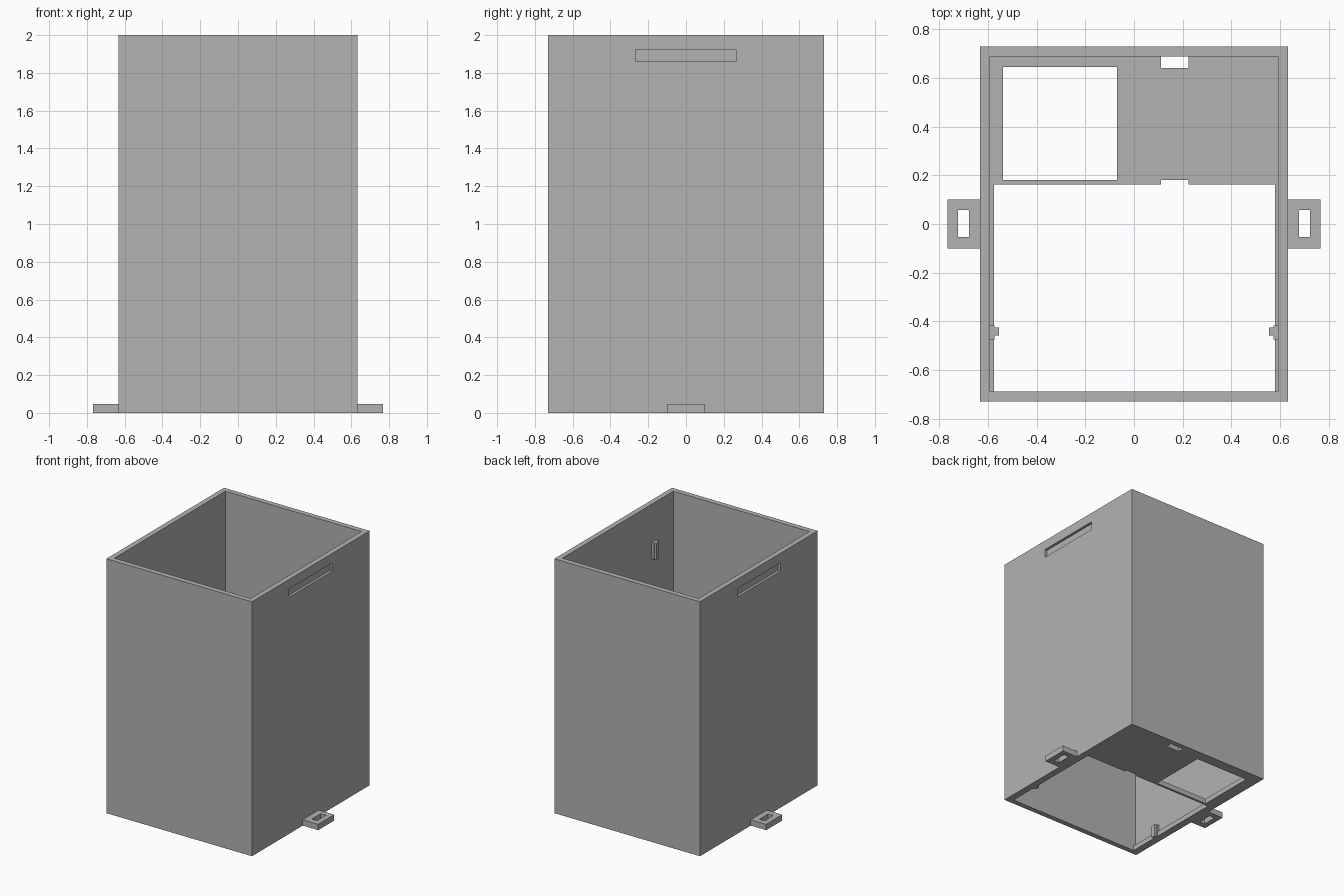
import bpy

if "Cube" in bpy.data.objects:
    bpy.data.objects.remove(bpy.data.objects["Cube"], do_unlink=True)

grey = bpy.data.materials.new("plain grey")
grey.use_nodes = True
GREY = (0.45, 0.45, 0.45, 1)
grey.diffuse_color = GREY
grey.node_tree.nodes["Principled BSDF"].inputs["Base Color"].default_value = GREY


def box(name, x, y, z):
    """Box spanning three (low, high) ranges."""
    bpy.ops.mesh.primitive_cube_add(size=1)
    ob = bpy.context.object
    ob.name = name
    for v in ob.data.vertices:
        v.co = [(lo + hi) / 2 + c * (hi - lo) for c, (lo, hi) in zip(v.co, (x, y, z))]
    ob.data.materials.append(grey)
    return ob


def cut(target, x, y, z):
    """Remove a box-shaped volume from target."""
    tool = box("cutter", x, y, z)
    tool.hide_render = True
    mod = target.modifiers.new("cut", "BOOLEAN")
    mod.operation = "DIFFERENCE"
    mod.solver = "EXACT"
    mod.object = tool
    bpy.context.view_layer.objects.active = target
    bpy.ops.object.modifier_apply(modifier=mod.name)
    bpy.data.objects.remove(tool, do_unlink=True)


def span(side, a, b):
    """Range a..b mirrored to the given side of x."""
    return tuple(sorted((side * a, side * b)))


W, D, H = 0.633, 0.73, 2.0
WALL, FLOOR = 0.041, 0.04
THROUGH = (-0.1, 0.1)

# Open-topped case with a thin floor
case = box("case", (-W, W), (-D, D), (0, H))
cut(case, (WALL - W, W - WALL), (WALL - D, D - WALL), (FLOOR, H + 0.1))

# Floor openings: large front bay, square rear window, two small notches
cut(case, (-0.575, 0.58), (WALL - D, 0.162), THROUGH)
cut(case, (-0.538, -0.07), (0.18, 0.645), THROUGH)
cut(case, (0.11, 0.225), (0.642, D - WALL), THROUGH)
cut(case, (0.11, 0.225), (0.1, 0.181), THROUGH)

for side, label in ((1, "left"), (-1, "right")):
    # Shallow grip recess near the rim
    cut(case, span(side, W - 0.02, W + 0.1), (-0.268, 0.265), (1.86, 1.925))

    # Mounting tab with a slot
    tab = box(label + "_mounting_tab", span(side, W - 0.01, 0.767), (-0.1, 0.1), (0, 0.046))
    cut(tab, span(side, 0.678, 0.724), (-0.053, 0.058), THROUGH)

    # Inner clips: a wide base pad with a narrower rib
    for level, z in (("lower", (0.0, 0.1)), ("upper", (1.57, 1.7))):
        name = f"{label}_{level}_clip"
        box(name + "_pad", span(side, 0.573, W - 0.03), (-0.475, -0.418), z)
        box(name + "_rib", span(side, 0.555, W - 0.03), (-0.458, -0.426), z)
